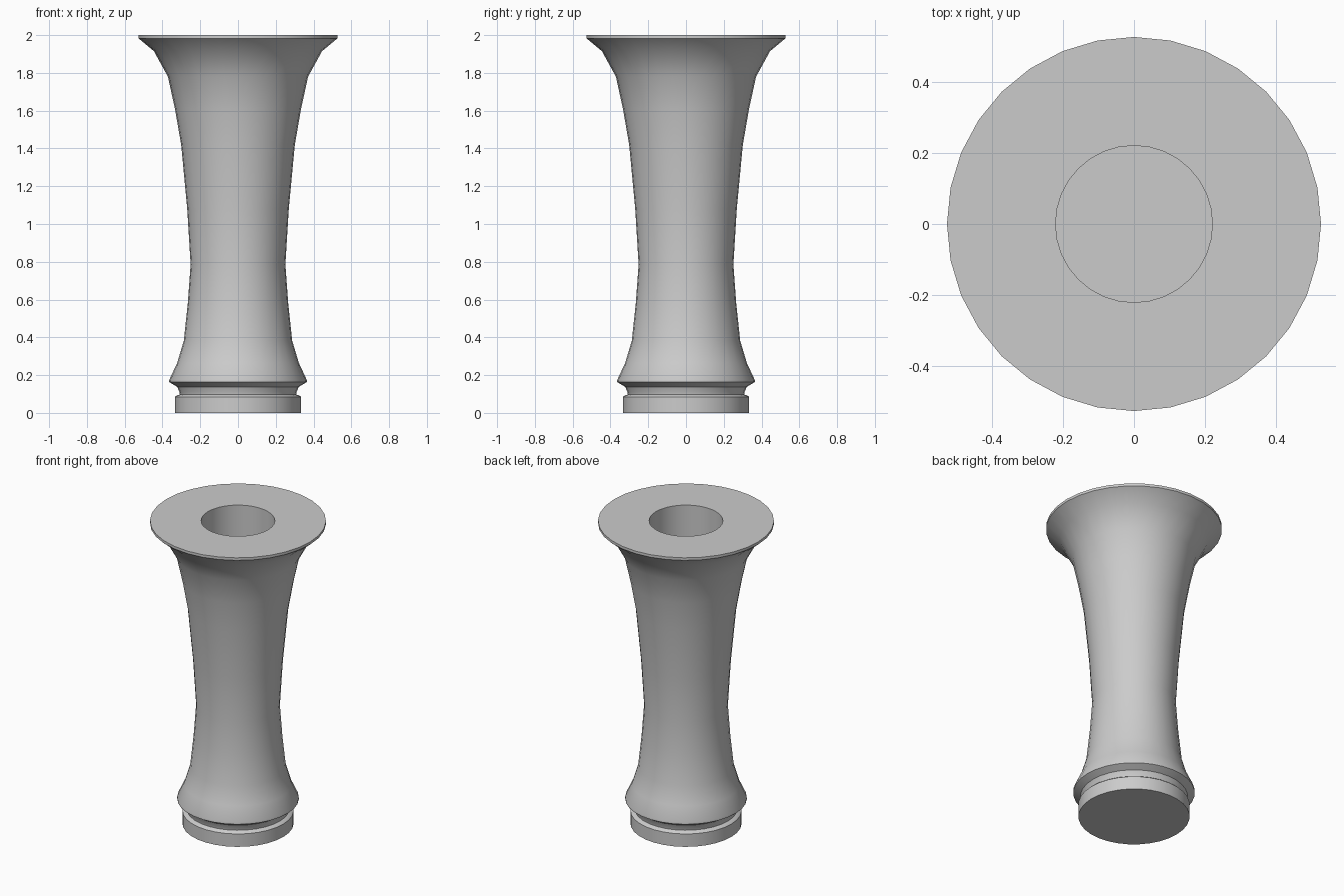
import bpy, bmesh, math

if "Cube" in bpy.data.objects:
    bpy.data.objects.remove(bpy.data.objects["Cube"])

SIDES = 32

# Lathe profile (radius, height): base, groove, waist, flared lip, bore
profile = [
    (0, 0), (0.333, 0), (0.333, 0.085), (0.328, 0.09), (0.308, 0.098),
    (0.31, 0.11), (0.322, 0.138), (0.364, 0.163), (0.364, 0.175),
    (0.322, 0.265), (0.287, 0.382), (0.266, 0.58), (0.251, 0.785),
    (0.269, 1.08), (0.301, 1.42), (0.334, 1.61), (0.371, 1.78),
    (0.445, 1.915), (0.527, 1.983), (0.527, 2.0),
    (0.221, 2.0), (0.221, 0.1), (0, 0.1),
]


def lathe(name, points):
    bm = bmesh.new()
    verts = [bm.verts.new((r, 0, z)) for r, z in points]
    edges = [bm.edges.new(pair) for pair in zip(verts, verts[1:])]
    bmesh.ops.spin(bm, geom=verts + edges, cent=(0, 0, 0), axis=(0, 0, 1),
                   angle=math.tau, steps=SIDES, use_duplicate=False)
    bmesh.ops.remove_doubles(bm, verts=bm.verts, dist=0.0005)
    bmesh.ops.recalc_face_normals(bm, faces=bm.faces)
    mesh = bpy.data.meshes.new(name)
    bm.to_mesh(mesh)
    bm.free()
    obj = bpy.data.objects.new(name, mesh)
    bpy.context.collection.objects.link(obj)
    return obj


# Hollow turned column
column = lathe("flared_column", profile)
bpy.context.view_layer.objects.active = column
column.select_set(True)
bpy.ops.object.shade_smooth_by_angle(angle=math.radians(30))
